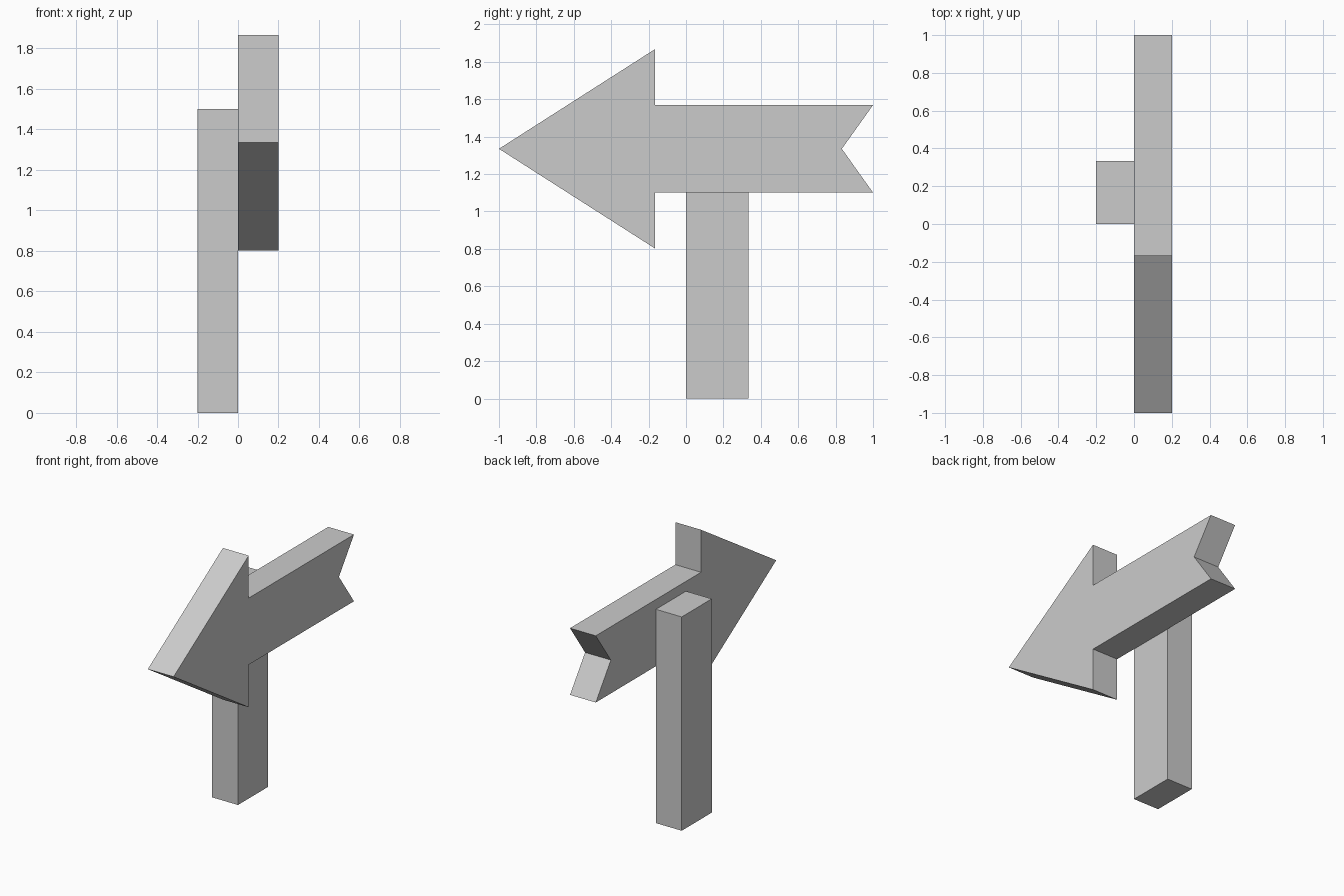
import bpy, bmesh

if "Cube" in bpy.data.objects:
    bpy.data.objects.remove(bpy.data.objects["Cube"])


def extrude_profile(name, profile, x0, x1):
    """Extrude a closed (y, z) outline from x0 to x1."""
    bm = bmesh.new()
    face = bm.faces.new([bm.verts.new((x0, y, z)) for y, z in profile])
    result = bmesh.ops.extrude_face_region(bm, geom=[face])
    verts = [v for v in result["geom"] if isinstance(v, bmesh.types.BMVert)]
    bmesh.ops.translate(bm, verts=verts, vec=(x1 - x0, 0, 0))
    bmesh.ops.recalc_face_normals(bm, faces=bm.faces)
    mesh = bpy.data.meshes.new(name)
    bm.to_mesh(mesh)
    bm.free()
    obj = bpy.data.objects.new(name, mesh)
    bpy.context.collection.objects.link(obj)
    return obj


# Upright post behind the arrow
extrude_profile("post", [(0, 0), (0.333, 0), (0.333, 1.5), (0, 1.5)], -0.2, 0)

# Arrow board: lower half outline from tip to notch, mirrored about its axis
axis_z = 1.335
tip, notch = (-1, axis_z), (0.833, axis_z)
half = [(-0.167, 0.532), (-0.167, 0.234), (1, 0.234)]
lower = [(y, axis_z - h) for y, h in half]
upper = [(y, axis_z + h) for y, h in reversed(half)]
extrude_profile("arrow_board", [tip] + lower + [notch] + upper, 0, 0.2)
